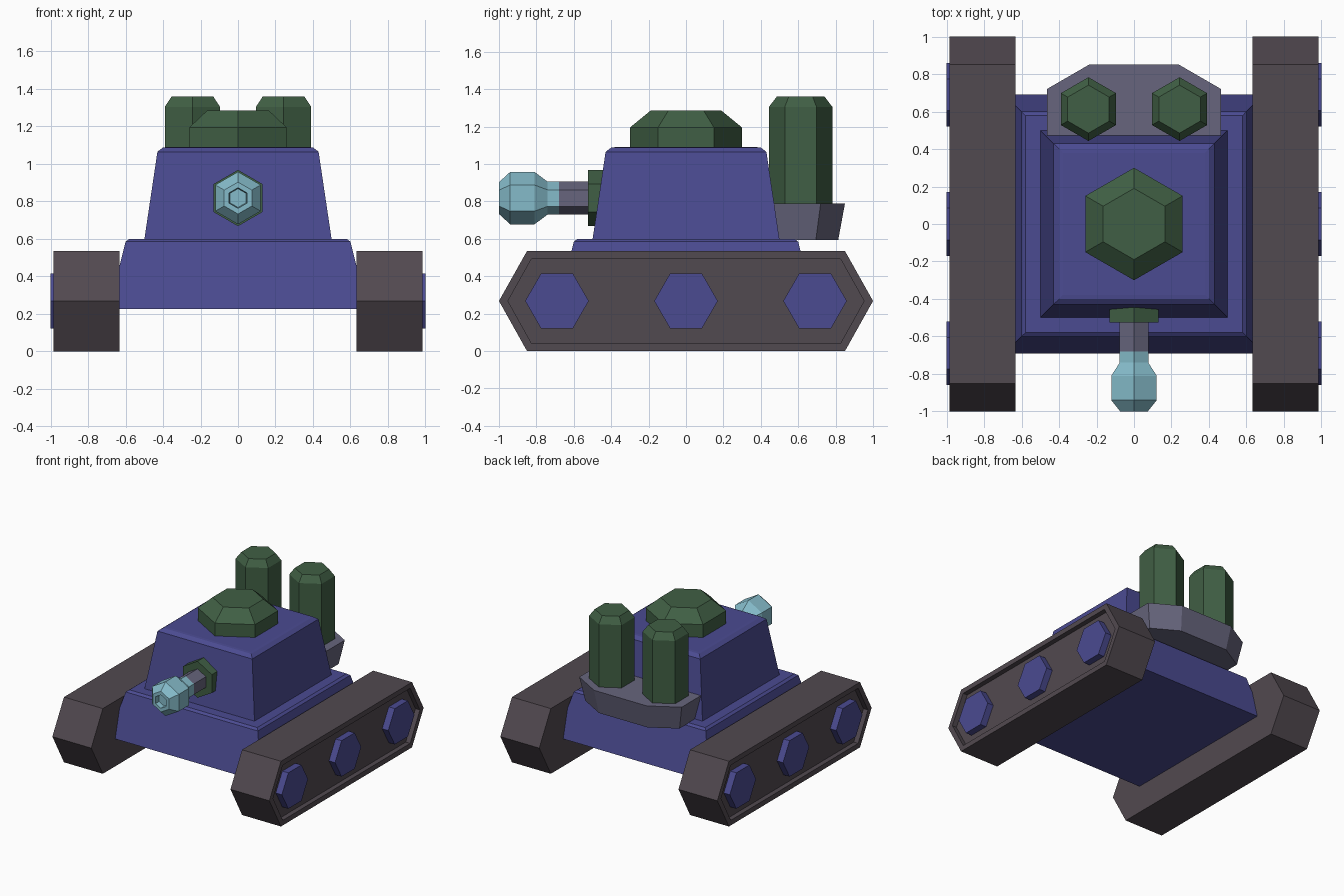
import bpy, bmesh, math
from mathutils import Matrix, Vector

if "Cube" in bpy.data.objects:
    bpy.data.objects.remove(bpy.data.objects["Cube"])


def material(name, rgb):
    m = bpy.data.materials.new(name)
    m.diffuse_color = (*rgb, 1)
    m.use_nodes = True
    m.node_tree.nodes["Principled BSDF"].inputs["Base Color"].default_value = m.diffuse_color
    return m


BLUE = material("blue_armour", (0.070, 0.070, 0.285))
GREEN = material("dark_green", (0.051, 0.114, 0.058))
GREY = material("blue_grey", (0.135, 0.130, 0.205))
TRACK = material("track_brown", (0.083, 0.067, 0.080))
CYAN = material("pale_cyan", (0.235, 0.500, 0.590))


def finish(name, bm, mat, mirror=False):
    bmesh.ops.recalc_face_normals(bm, faces=bm.faces)
    me = bpy.data.meshes.new(name)
    bm.to_mesh(me)
    bm.free()
    me.materials.append(mat)
    ob = bpy.data.objects.new(name, me)
    bpy.context.collection.objects.link(ob)
    if mirror:
        ob.modifiers.new("mirror", "MIRROR").use_mirror_merge = False
    return ob


def skin(bm, rings):
    """Bridge equal-length rings of points and cap both ends."""
    vs = [[bm.verts.new(p) for p in ring] for ring in rings]
    n = len(vs[0])
    for a, b in zip(vs, vs[1:]):
        for i in range(n):
            bm.faces.new((a[i], a[(i + 1) % n], b[(i + 1) % n], b[i]))
    bm.faces.new(vs[0])
    return bm.faces.new(vs[-1])


def turned(bm, sides, profile, centre=(0, 0, 0), rot=Matrix(), phase=0.0):
    """Low-poly lathe: profile is (radius, height) along the rotated z axis."""
    c = Vector(centre)
    rings = [[c + rot @ Vector((r * math.cos(phase + math.tau * i / sides),
                                r * math.sin(phase + math.tau * i / sides), h))
              for i in range(sides)] for r, h in profile]
    skin(bm, rings)


def part(name, mat, sides, profile, mirror=False, **kw):
    bm = bmesh.new()
    turned(bm, sides, profile, **kw)
    return finish(name, bm, mat, mirror)


def square(profile):
    return [(half * math.sqrt(2), z) for half, z in profile]


# Hull and turret: tapered boxes with a bevelled top edge
part("hull", BLUE, 4, square([(0.69, 0.225), (0.60, 0.585), (0.58, 0.60)]), phase=math.pi / 4)
part("turret", BLUE, 4, square([(0.50, 0.595), (0.43, 1.065), (0.40, 1.088), (0.38, 1.09)]),
     phase=math.pi / 4)

# Hatch on the turret roof
part("hatch", GREEN, 6, [(0.30, 1.08), (0.30, 1.195), (0.19, 1.285)], phase=math.pi / 2)

# Gun: height runs along -y
FORWARD = Matrix.Rotation(math.pi / 2, 4, "X")
gun = dict(centre=(0, 0, 0.818), rot=FORWARD, phase=math.pi / 2)
part("gun_mount", GREEN, 6, [(0.15, 0.40), (0.15, 0.525)], **gun)
part("gun_barrel", GREY, 6, [(0.088, 0.50), (0.088, 0.68)], **gun)
part("gun_muzzle", CYAN, 6, [(0.088, 0.68), (0.088, 0.74), (0.14, 0.81), (0.14, 0.94),
                             (0.085, 1.0), (0.055, 1.0), (0.05, 0.96)], **gun)

# Rear platform, narrower at its base
top = [(-0.465, 0.40), (0.465, 0.40), (0.465, 0.72), (0.24, 0.85), (-0.24, 0.85), (-0.465, 0.72)]
bm = bmesh.new()
skin(bm, [[(x * k, 0.40 + (y - 0.40) * k, z) for x, y in top] for k, z in ((0.92, 0.595), (1, 0.79))])
finish("rear_platform", bm, GREY)

# Pair of canisters
part("canisters", GREEN, 6, [(0.17, 0.78), (0.17, 1.305), (0.128, 1.36)], mirror=True,
     centre=(0.243, 0.613, 0), phase=math.pi / 2)

# Tracks: hexagonal profile with a recessed outer face
outline = [(-0.85, 0), (0.85, 0), (1, 0.268), (0.85, 0.535), (-0.85, 0.535), (-1, 0.268)]
bm = bmesh.new()
outer = skin(bm, [[(x, y, z) for y, z in outline] for x in (0.632, 0.985)])
bmesh.ops.recalc_face_normals(bm, faces=bm.faces)
bmesh.ops.inset_region(bm, faces=[outer], thickness=0.048)
pit = bmesh.ops.extrude_face_region(bm, geom=[outer])["geom"]
bmesh.ops.translate(bm, vec=(-0.04, 0, 0), verts=[g for g in pit if isinstance(g, bmesh.types.BMVert)])
if outer.is_valid:
    bmesh.ops.delete(bm, geom=[outer], context="FACES_ONLY")
finish("tracks", bm, TRACK, mirror=True)

# Wheels
bm = bmesh.new()
for y in (-0.69, 0, 0.69):
    turned(bm, 6, [(0.17, 0.93), (0.17, 1.0)], centre=(0, y, 0.268),
           rot=Matrix.Rotation(math.pi / 2, 4, "Y"), phase=math.pi / 2)
finish("wheels", bm, BLUE, mirror=True)
